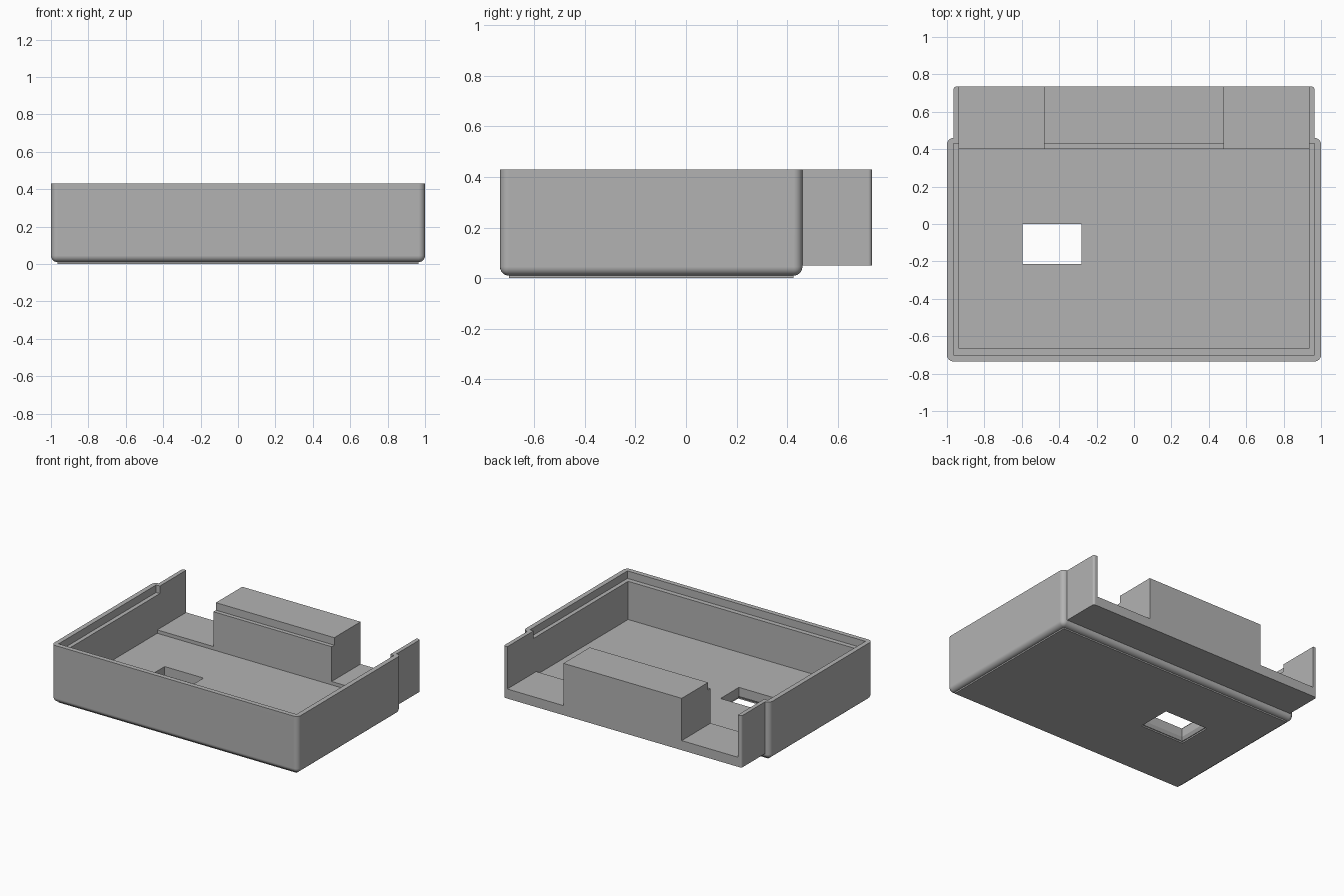
import bpy
import bmesh
import math

cube = bpy.data.objects.get("Cube")
if cube:
    bpy.data.objects.remove(cube, do_unlink=True)

grey = bpy.data.materials.new("plain_grey")
grey.use_nodes = True
colour = (0.45, 0.45, 0.45, 1)
grey.diffuse_color = colour
grey.node_tree.nodes["Principled BSDF"].inputs["Base Color"].default_value = colour

TOP = 0.43
OVER = 0.6       # cutters reach past the rim
INNER = 0.935    # half width inside the walls
LEDGE = 0.965    # half width at the rim ledge
BACK = 0.735


def finish(name, bm):
    bmesh.ops.recalc_face_normals(bm, faces=bm.faces[:])
    mesh = bpy.data.meshes.new(name)
    bm.to_mesh(mesh)
    bm.free()
    mesh.materials.append(grey)
    obj = bpy.data.objects.new(name, mesh)
    bpy.context.collection.objects.link(obj)
    return obj


def prism(name, half, profile, centre=0):
    """Extrude a (y, z) profile along x."""
    bm = bmesh.new()
    face = bm.faces.new([bm.verts.new((centre - half, y, z)) for y, z in profile])
    new = bmesh.ops.extrude_face_region(bm, geom=[face])["geom"]
    verts = [v for v in new if isinstance(v, bmesh.types.BMVert)]
    bmesh.ops.translate(bm, verts=verts, vec=(2 * half, 0, 0))
    return finish(name, bm)


def box(name, half, y0, y1, z0, z1, centre=0):
    return prism(name, half, [(y0, z0), (y1, z0), (y1, z1), (y0, z1)], centre)


def round_edges(obj, radius, rule):
    bm = bmesh.new()
    bm.from_mesh(obj.data)
    edges = [e for e in bm.edges if rule(*[v.co for v in e.verts])]
    bmesh.ops.bevel(bm, geom=edges, offset=radius, segments=6, profile=0.5,
                    affect='EDGES', clamp_overlap=True)
    bm.to_mesh(obj.data)
    bm.free()


def combine(obj, other, operation):
    """Apply a boolean and remove the helper."""
    mod = obj.modifiers.new(operation, 'BOOLEAN')
    mod.operation = operation
    mod.solver = 'EXACT'
    mod.object = other
    bpy.context.view_layer.objects.active = obj
    bpy.ops.object.modifier_apply(modifier=mod.name)
    bpy.data.objects.remove(other, do_unlink=True)


# Tray body, rounded everywhere but the rim
shell = box("tray_shell", 1, -BACK, 0.46, 0.01, TOP)
round_edges(shell, 0.035, lambda a, b: min(a.z, b.z) < 0.1)

# Rear extension with softened back corners
rear = box("rear_extension", LEDGE, 0.3, BACK, 0.05, TOP)
round_edges(rear, 0.015, lambda a, b: min(a.y, b.y) > 0.7 and abs(a.x - b.x) < 0.1
            and abs(a.z - b.z) > 0.1)
combine(shell, rear, 'UNION')

# Inside of the tray, the raised rear floor and the rim ledge
combine(shell, box("tray_cutter", INNER, -0.665, 0.4, 0.095, OVER), 'DIFFERENCE')
combine(shell, box("rear_cutter", INNER, 0.39, 0.9, 0.12, OVER), 'DIFFERENCE')
combine(shell, box("ledge_cutter", LEDGE, -0.70, 0.43, 0.375, OVER), 'DIFFERENCE')

# Thin plate under the tray
plate = box("base_plate", LEDGE, -0.70, 0.425, 0, 0.012)

# Window through the floor, flared at its lower edge
HOLE_X, HOLE_HALF, HOLE_Y0, HOLE_Y1 = -0.4375, 0.1575, -0.213, 0
FLARE = 0.02


def hole(grow, z0, z1):
    return box("window_cutter", HOLE_HALF + grow, HOLE_Y0 - grow, HOLE_Y1 + grow,
               z0, z1, HOLE_X)


combine(shell, hole(0, -0.1, 0.3), 'DIFFERENCE')
flare = hole(FLARE, 0, 0.032)
for v in flare.data.vertices:
    if v.co.z > 0.02:
        v.co.x += math.copysign(FLARE, HOLE_X - v.co.x)
        v.co.y += math.copysign(FLARE, (HOLE_Y0 + HOLE_Y1) / 2 - v.co.y)
combine(shell, flare, 'DIFFERENCE')
combine(plate, hole(FLARE, -0.1, 0.1), 'DIFFERENCE')

# Stepped block in the middle of the rear floor
block = prism("rear_block", 0.48, [(0.4, 0.12), (BACK, 0.12), (BACK, TOP),
                                   (0.43, TOP), (0.43, 0.375), (0.4, 0.375)])

# Smooth the rounded edges and keep the flats flat
for obj in (shell, plate, block):
    bpy.ops.object.select_all(action='DESELECT')
    obj.select_set(True)
    bpy.context.view_layer.objects.active = obj
    bpy.ops.object.shade_smooth_by_angle(angle=math.radians(30))
    weighted = obj.modifiers.new("flat_normals", 'WEIGHTED_NORMAL')
    weighted.keep_sharp = True
